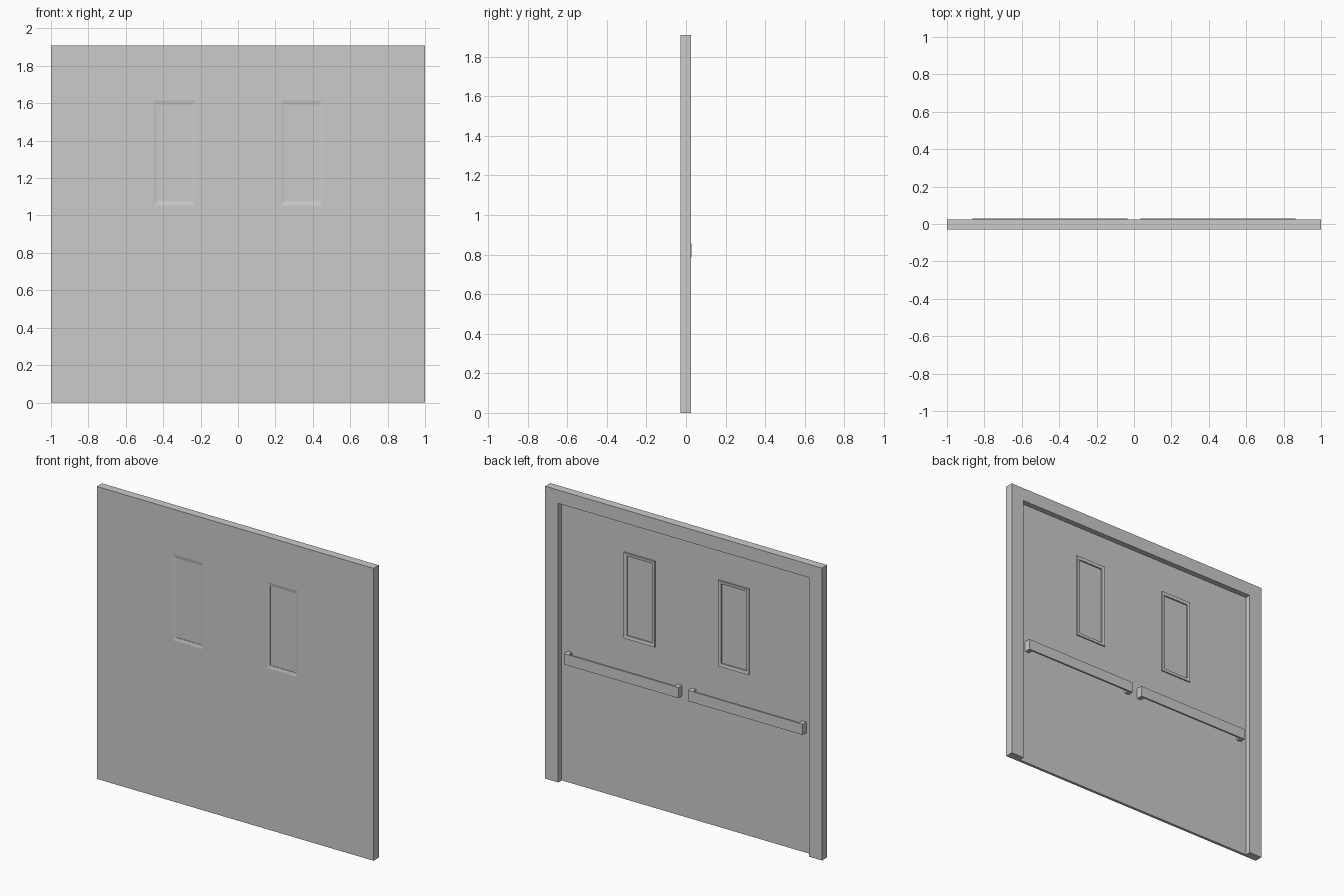
import bpy, bmesh

if "Cube" in bpy.data.objects:
    bpy.data.objects.remove(bpy.data.objects["Cube"])

FRONT, BACK = -0.029, 0.025      # frame faces
LEAF_BACK = -0.011               # rear face of the door leaves
HEIGHT = 1.91
WIN_X, WIN_Z = (0.229, 0.453), (1.053, 1.615)


def make_object(name, bm):
    bmesh.ops.recalc_face_normals(bm, faces=bm.faces)
    mesh = bpy.data.meshes.new(name)
    bm.to_mesh(mesh)
    bm.free()
    ob = bpy.data.objects.new(name, mesh)
    bpy.context.collection.objects.link(ob)
    return ob


def box(name, xs, ys, zs):
    bm = bmesh.new()
    bmesh.ops.create_cube(bm, size=1)
    for v in bm.verts:
        v.co = [lo + (hi - lo) * (c + 0.5) for c, (lo, hi) in zip(v.co, (xs, ys, zs))]
    return make_object(name, bm)


def prism(name, outline, to_3d, offset):
    """Extrude a flat outline along an offset vector."""
    bm = bmesh.new()
    face = bm.faces.new([bm.verts.new(to_3d(*p)) for p in outline])
    ext = bmesh.ops.extrude_face_region(bm, geom=[face])
    bmesh.ops.translate(bm, vec=offset,
                        verts=[g for g in ext["geom"] if isinstance(g, bmesh.types.BMVert)])
    return make_object(name, bm)


def window_trim(name, xs, zs, section):
    """Mitred rectangular ring swept from (inset, y) section points."""
    bm = bmesh.new()
    loops = []
    for d, y in section:
        x0, x1, z0, z1 = xs[0] + d, xs[1] - d, zs[0] + d, zs[1] - d
        loops.append([bm.verts.new((x, y, z)) for x, z in
                      ((x0, z0), (x1, z0), (x1, z1), (x0, z1))])
    for i, a in enumerate(loops):
        b = loops[(i + 1) % len(loops)]
        for j in range(4):
            k = (j + 1) % 4
            bm.faces.new((a[j], a[k], b[k], b[j]))
    return make_object(name, bm)


def cut(ob, cutter):
    mod = ob.modifiers.new("cut", "BOOLEAN")
    mod.operation = "DIFFERENCE"
    mod.solver = "EXACT"
    mod.object = cutter
    cutter.hide_render = True
    cutter.hide_viewport = True


# Frame and leaves: one slab, recessed behind and open at the floor
door = box("frame_and_doors", (-1, 1), (FRONT, BACK), (0, HEIGHT))
cut(door, box("recess_cutter", (-0.906, 0.906), (LEAF_BACK, 0.1), (-0.1, HEIGHT - 0.087)))

for side, s in (("left", -1), ("right", 1)):
    xs = tuple(sorted(s * x for x in WIN_X))
    # Window opening, bevelled trim and glass
    cut(door, box(side + "_window_cutter", xs, (-0.1, 0.1), WIN_Z))
    window_trim(side + "_window_trim", xs, WIN_Z,
                [(0, FRONT), (0.021, FRONT + 0.004), (0.021, -0.006), (0, -0.003)])
    box(side + "_window_glass", (xs[0] + 0.02, xs[1] - 0.02), (-0.022, -0.015),
        (WIN_Z[0] + 0.02, WIN_Z[1] - 0.02))
    # Push bar: U-shaped in plan, a plate standing off on two end posts
    a, b, t = 0.035, 0.863, 0.03
    plan = [(a, LEAF_BACK), (a, 0.029), (b, 0.029), (b, LEAF_BACK),
            (b - t, LEAF_BACK), (b - t, 0.017), (a + t, 0.017), (a + t, LEAF_BACK)]
    prism(side + "_push_bar", plan, lambda x, y: (s * x, y, 0.785), (0, 0, 0.07))
